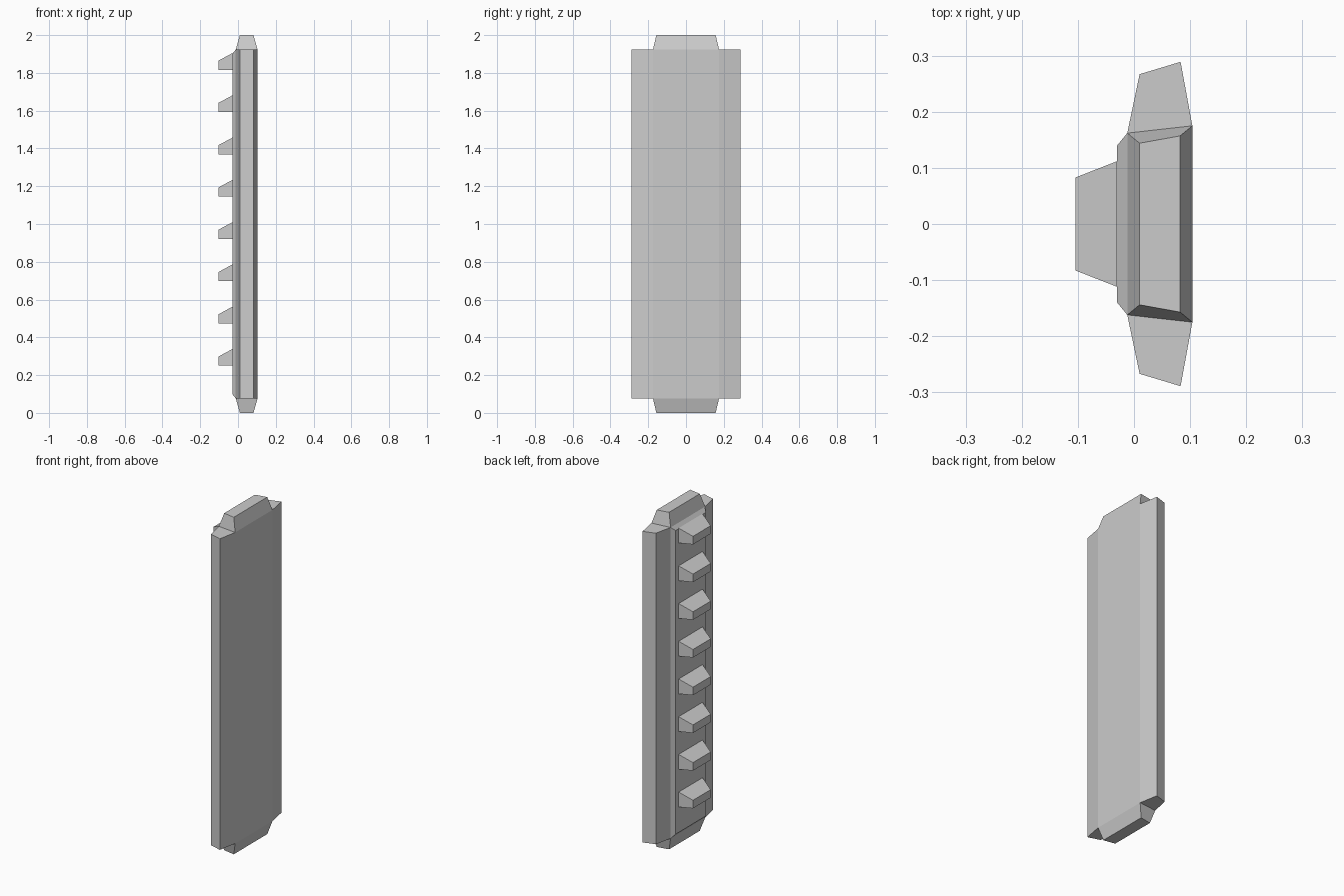
import bpy
import bmesh
from mathutils import Vector

cube = bpy.data.objects.get("Cube")
if cube:
    bpy.data.objects.remove(cube, do_unlink=True)

BOTTOM, TOP = 0.077, 1.923      # main prism heights
CAP = 0.077                     # height of the end caps
PANEL_X = -0.012                # plane the back panel rises from
BACK_X = -0.03                  # plane the rungs sit on

grey = bpy.data.materials.new("panel grey")
grey.use_nodes = True
colour = (0.6, 0.6, 0.6, 1)
grey.diffuse_color = colour
grey.node_tree.nodes["Principled BSDF"].inputs["Base Color"].default_value = colour


def make_object(name, bm):
    bmesh.ops.recalc_face_normals(bm, faces=bm.faces[:])
    mesh = bpy.data.meshes.new(name)
    bm.to_mesh(mesh)
    bm.free()
    mesh.materials.append(grey)
    obj = bpy.data.objects.new(name, mesh)
    bpy.context.collection.objects.link(obj)
    return obj


def raise_face(bm, face, offset, inset):
    """Extrude a face by offset, pulling its corners in by inset per axis."""
    centre = face.calc_center_bounds()
    new = bmesh.ops.extrude_discrete_faces(bm, faces=[face])["faces"][0]
    for v in new.verts:
        for i in range(3):
            away = v.co[i] - centre[i]
            if abs(away) > 1e-5:
                v.co[i] -= inset[i] if away > 0 else -inset[i]
        v.co += Vector(offset)


# Main slab: eight-sided profile whose ends are split into core and two wings
half = [(0.104, 0.175), (0.083, 0.289), (0.01, 0.267), (PANEL_X, 0.162)]
profile = half + [(x, -y) for x, y in reversed(half)]
bm = bmesh.new()
rings = [[bm.verts.new((x, y, z)) for x, y in profile] for z in (BOTTOM, TOP)]
cores = []
for ring in rings:
    bm.faces.new(ring[:4])
    bm.faces.new(ring[4:])
    cores.append(bm.faces.new((ring[0], ring[3], ring[4], ring[7])))
sides = []
for i in range(8):
    j = (i + 1) % 8
    sides.append(bm.faces.new((rings[0][i], rings[0][j], rings[1][j], rings[1][i])))
back = sides[3]

# Tapered end caps and the raised back panel
raise_face(bm, cores[0], (0, 0, -CAP), (0.022, 0.018, 0))
raise_face(bm, cores[1], (0, 0, CAP), (0.022, 0.018, 0))
raise_face(bm, back, (BACK_X - PANEL_X, 0, 0), (0, 0.022, 0.022))
make_object("slab", bm)

# Eight tapered rungs with level undersides and sloping tops
for n in range(8):
    z = 0.25 + n * 0.2238
    bm = bmesh.new()
    corners = [(-0.112, z), (0.112, z), (0.112, z + 0.088), (-0.112, z + 0.088)]
    base = bm.faces.new([bm.verts.new((BACK_X, y, h)) for y, h in corners])
    raise_face(bm, base, (-0.074, 0, -0.02), (0, 0.029, 0.02))
    make_object(f"rung_{n + 1}", bm)
